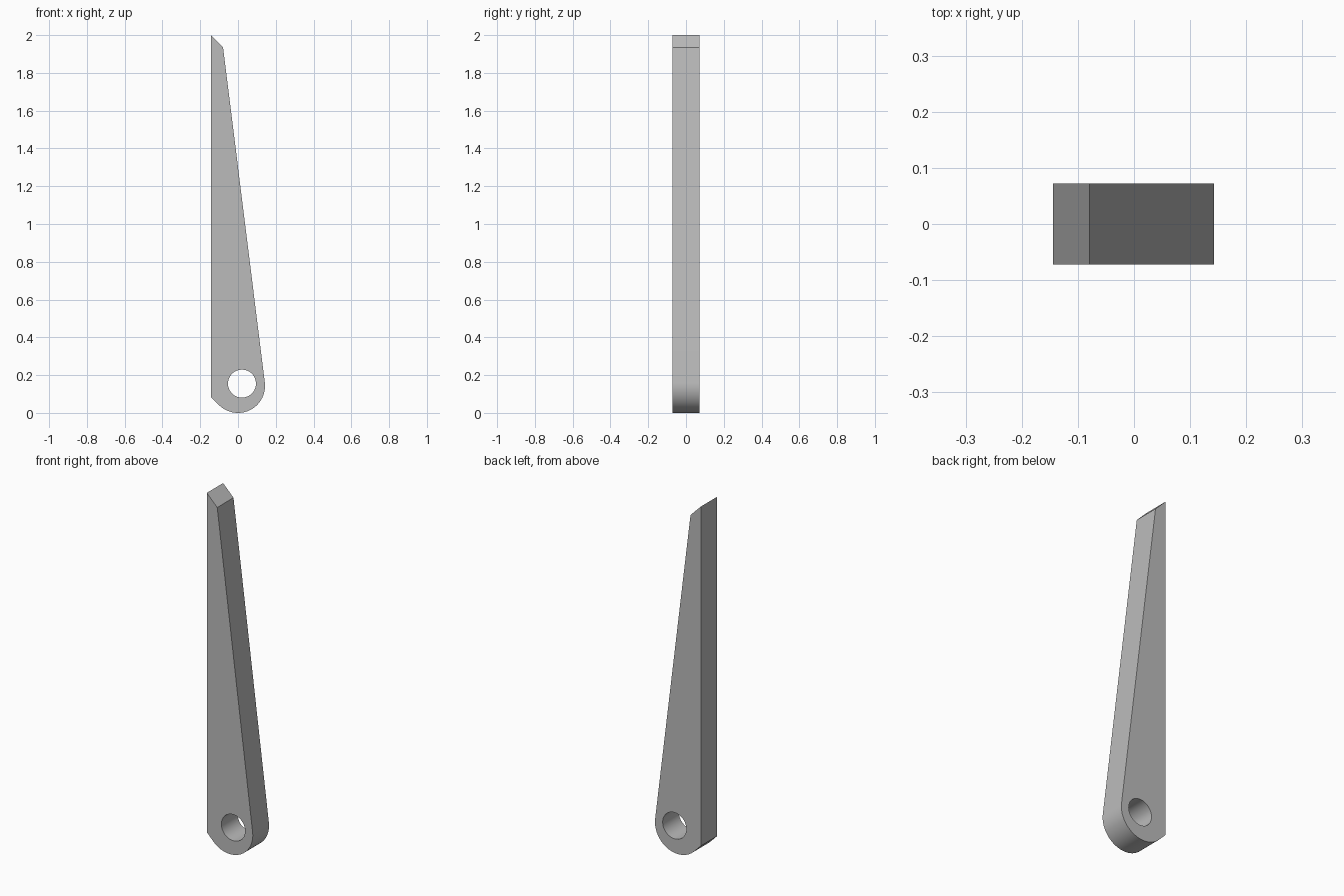
import bpy, bmesh
from math import sin, cos, pi, acos, atan2, hypot, radians

cube = bpy.data.objects.get("Cube")
if cube:
    bpy.data.objects.remove(cube, do_unlink=True)

R = 0.143            # radius of the rounded lower end
DEPTH = 0.145
LEFT = -0.144        # straight edge
TIP = (-0.079, 1.935)

grey = bpy.data.materials.new("grey metal")
grey.use_nodes = True
colour = (0.5, 0.5, 0.5, 1)
grey.diffuse_color = colour
grey.node_tree.nodes["Principled BSDF"].inputs["Base Color"].default_value = colour


def arc(cx, cz, r, start, end, steps):
    return [(cx + r * cos(start + (end - start) * i / steps),
             cz + r * sin(start + (end - start) * i / steps)) for i in range(steps + 1)]


# Blade outline: the slanted edge and lower chamfer run tangent into the round end
dx, dz = TIP[0], TIP[1] - R
tangent = atan2(dz, dx) - acos(R / hypot(dx, dz))
outline = [(LEFT, 0.085), (LEFT, 2.0), TIP] + arc(0, R, R, tangent, radians(-135), 48)

# Pivot hole, slightly off the centre of the round end
hole = arc(0.021, 0.155, 0.074, 0, 2 * pi, 64)[:-1]

bm = bmesh.new()
edges = []
for loop in (outline, hole):
    verts = [bm.verts.new((x, -DEPTH / 2, z)) for x, z in loop]
    edges += [bm.edges.new((v, verts[i - 1])) for i, v in enumerate(verts)]
bmesh.ops.triangle_fill(bm, edges=edges, use_beauty=True, normal=(0, -1, 0))

# Thicken the flat plate
result = bmesh.ops.extrude_face_region(bm, geom=bm.faces[:], use_keep_orig=True)
moved = [g for g in result["geom"] if isinstance(g, bmesh.types.BMVert)]
bmesh.ops.translate(bm, verts=moved, vec=(0, DEPTH, 0))
bmesh.ops.recalc_face_normals(bm, faces=bm.faces[:])

mesh = bpy.data.meshes.new("tapered_arm")
bm.to_mesh(mesh)
bm.free()
mesh.materials.append(grey)
arm = bpy.data.objects.new("tapered_arm", mesh)
bpy.context.collection.objects.link(arm)

# Smooth curves, crisp corners
bpy.ops.object.select_all(action="DESELECT")
arm.select_set(True)
bpy.context.view_layer.objects.active = arm
bpy.ops.object.shade_smooth_by_angle(angle=radians(25))
